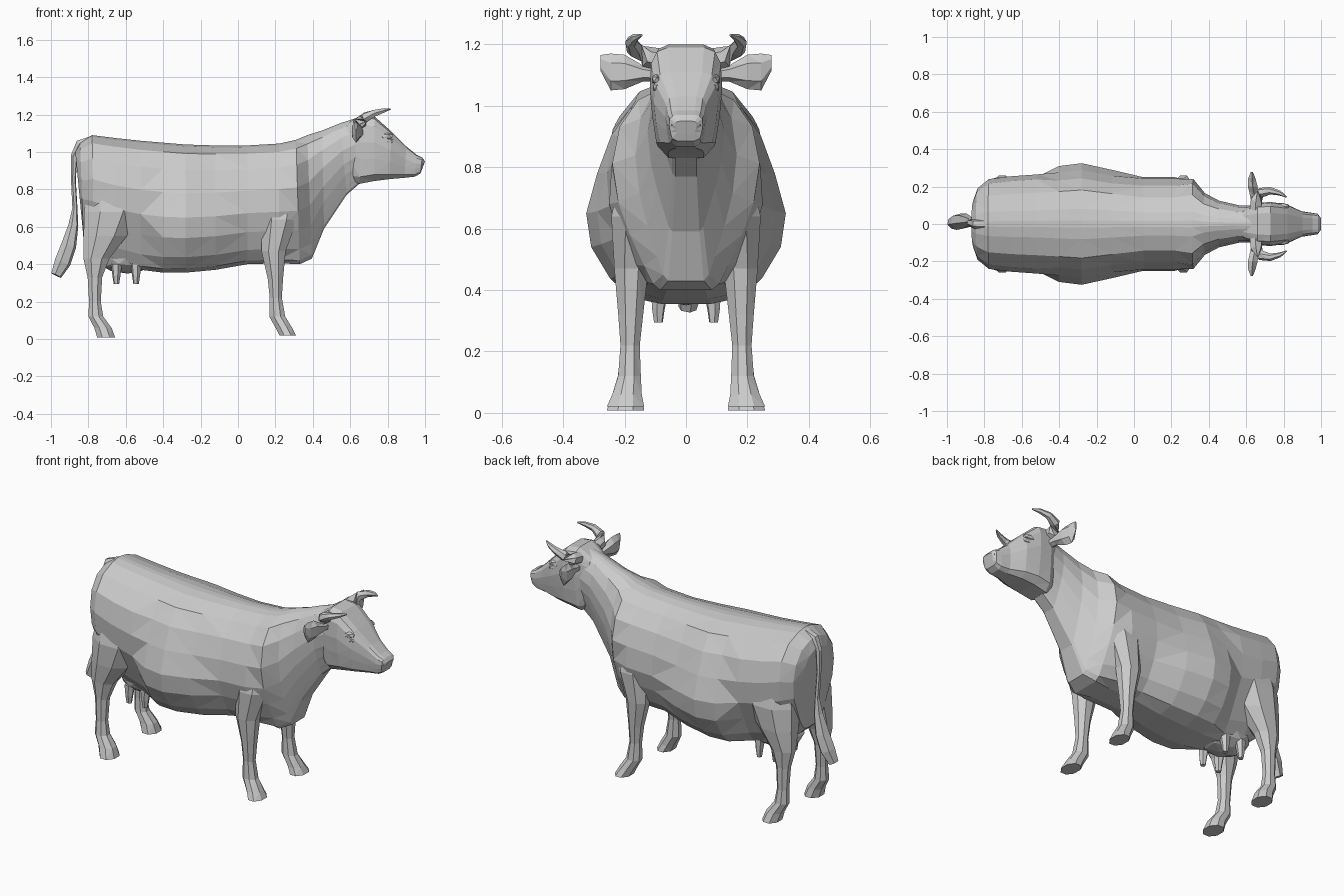
import bpy, bmesh, math
from mathutils import Vector


def finish(name, bm, mirror=False):
    bmesh.ops.recalc_face_normals(bm, faces=bm.faces)
    me = bpy.data.meshes.new(name)
    bm.to_mesh(me)
    bm.free()
    ob = bpy.data.objects.new(name, me)
    bpy.context.collection.objects.link(ob)
    if mirror:
        mod = ob.modifiers.new("Mirror", 'MIRROR')
        mod.use_axis = (False, True, False)
        mod.use_mirror_merge = False
    return ob


def loft(name, rings, mirror=False):
    """Skin a list of equal-length point rings and cap both ends."""
    bm = bmesh.new()
    vs = [[bm.verts.new(p) for p in r] for r in rings]
    n = len(vs[0])
    for a, b in zip(vs, vs[1:]):
        for i in range(n):
            bm.faces.new((a[i], a[(i + 1) % n], b[(i + 1) % n], b[i]))
    bm.faces.new(vs[0])
    bm.faces.new(vs[-1])
    bmesh.ops.triangulate(bm, faces=[f for f in bm.faces if len(f.verts) == 4])
    return finish(name, bm, mirror)


def ellipse(c, u, v, n=8):
    c, u, v = Vector(c), Vector(u), Vector(v)
    return [c + u * math.cos(a) + v * math.sin(a)
            for a in (math.tau * (i + 0.5) / n for i in range(n))]


def tube(name, path, n=7, mirror=False):
    """Tapered tube along (x, y, z, radius) points."""
    pts = [Vector(p[:3]) for p in path]
    rings = []
    for i, p in enumerate(pts):
        t = (pts[min(i + 1, len(pts) - 1)] - pts[max(i - 1, 0)]).normalized()
        u = t.cross(Vector((0.3, 0.9, 0.1))).normalized()
        if abs(t.y) > 0.8:
            u = t.cross(Vector((0, 0, 1))).normalized()
        rings.append(ellipse(p, u * path[i][3], t.cross(u) * path[i][3], n))
    return loft(name, rings, mirror)


def blob(name, c, size, mirror=False, sub=2):
    bm = bmesh.new()
    bmesh.ops.create_icosphere(bm, subdivisions=sub, radius=1)
    bmesh.ops.scale(bm, vec=size, verts=bm.verts)
    bmesh.ops.translate(bm, vec=c, verts=bm.verts)
    return finish(name, bm, mirror)


def section(xt, zt, xb, zb, w, prof):
    """Symmetric cross-section between a top and a bottom point."""
    half = [(xb + (xt - xb) * t, w * f, zb + (zt - zb) * t) for t, f in prof]
    return half + [(x, -y, z) for x, y, z in reversed(half)]


# Trunk and neck: top x, top z, bottom x, bottom z, half width, profile
heights = (0, .03, .12, .27, .43, .62, .8, .93, .985, 1)
widths = {
    "rump": (.25, .42, .58, .76, .95, 1, .9, .63, .27, .06),
    "barrel": (.25, .55, .76, .95, 1, .89, .75, .56, .25, .06),
    "shoulder": (.25, .5, .70, .88, 1, .97, .82, .57, .25, .06),
    "neck": (.35, .45, .57, .76, .92, 1, .9, .65, .28, .08)}
trunk = [(-.87, 1.0, -.83, .58, .13, "rump"), (-.845, 1.05, -.825, .52, .19, "rump"),
         (-.78, 1.09, -.77, .47, .24, "rump"), (-.66, 1.075, -.66, .41, .255, "rump"),
         (-.52, 1.06, -.52, .37, .265, "rump"), (-.40, 1.05, -.40, .355, .31, "barrel"),
         (-.28, 1.04, -.28, .355, .325, "barrel"), (-.12, 1.035, -.12, .37, .29, "barrel"),
         (.05, 1.035, .05, .40, .25, "shoulder"), (.22, 1.045, .22, .405, .25, "shoulder"),
         (.31, 1.065, .33, .40, .24, "neck"), (.37, 1.09, .395, .43, .165, "neck"),
         (.45, 1.115, .46, .59, .125, "neck"), (.55, 1.155, .58, .77, .10, "neck"),
         (.66, 1.19, .66, .84, .10, "neck")]
loft("body_and_neck", [section(*r[:5], list(zip(heights, widths[r[5]]))) for r in trunk])

# Head
head_prof = [(0, .5), (.1, .82), (.35, .93), (.6, 1), (.85, .96), (.96, .8), (1, .5)]
head = [(.58, 1.15, .62, .84, .085), (.66, 1.20, .65, .83, .112),
        (.73, 1.19, .73, .845, .118), (.82, 1.11, .81, .855, .105),
        (.90, 1.03, .89, .862, .068), (.955, .985, .945, .868, .06),
        (.985, .97, .975, .885, .055), (1.0, .95, .985, .91, .035)]
loft("head", [section(*r, head_prof) for r in head])
blob("eye", (.81, .094, 1.06), (.024, .016, .018), True, 1)
blob("brow", (.79, .094, 1.085), (.045, .02, .02), True, 1)
blob("nostril", (.976, .036, .945), (.018, .02, .018), True, 1)

# Ears: flat leaves pointing sideways
ear = [(.65, .09, 1.10, .025, .02), (.645, .14, 1.105, .025, .026),
       (.635, .20, 1.11, .03, .056), (.63, .245, 1.11, .022, .06),
       (.63, .279, 1.14, .006, .025)]
loft("ear", [ellipse((x, y, z), (a, 0, 0), (0, 0, b), 6) for x, y, z, a, b in ear], True)

# Horns
tube("horn", [(.65, .08, 1.15, .036), (.655, .13, 1.16, .034), (.68, .168, 1.185, .028),
              (.73, .178, 1.208, .02), (.78, .165, 1.222, .013), (.815, .145, 1.23, .004)],
     6, True)

# Legs: centre x, y, z, half length, half width
hind = [(-.66, .12, .90, .14, .09), (-.675, .143, .68, .16, .115),
        (-.71, .158, .55, .125, .09), (-.757, .172, .43, .075, .055),
        (-.765, .178, .33, .042, .038), (-.765, .182, .2, .034, .033),
        (-.76, .185, .12, .043, .04), (-.722, .192, .06, .05, .052),
        (-.705, .197, .008, .052, .066)]
front = [(.24, .13, .84, .08, .07), (.22, .162, .64, .105, .088),
         (.19, .178, .47, .07, .06), (.2, .18, .32, .044, .044),
         (.202, .182, .22, .035, .034), (.21, .184, .12, .046, .04),
         (.245, .192, .06, .048, .052), (.265, .197, .02, .048, .066)]
for name, rows in (("hind_leg", hind), ("front_leg", front)):
    loft(name, [ellipse((x, y, z), (a, 0, 0), (0, b, 0)) for x, y, z, a, b in rows], True)

# Udder and teats
blob("udder", (-.59, 0, .44), (.17, .125, .09))
for x in (-.65, -.545):
    tube("teat", [(x, .085, .40, .03), (x, .09, .34, .022), (x, .09, .295, .015)], 6, True)

# Tail with tuft
tube("tail", [(-.78, 0, 1.06, .03), (-.845, 0, 1.04, .028), (-.876, .005, .98, .018),
              (-.88, .01, .85, .013), (-.872, .015, .70, .014), (-.88, .015, .61, .027),
              (-.905, .015, .50, .042), (-.938, .012, .41, .045), (-.972, .005, .34, .03)], 6)
